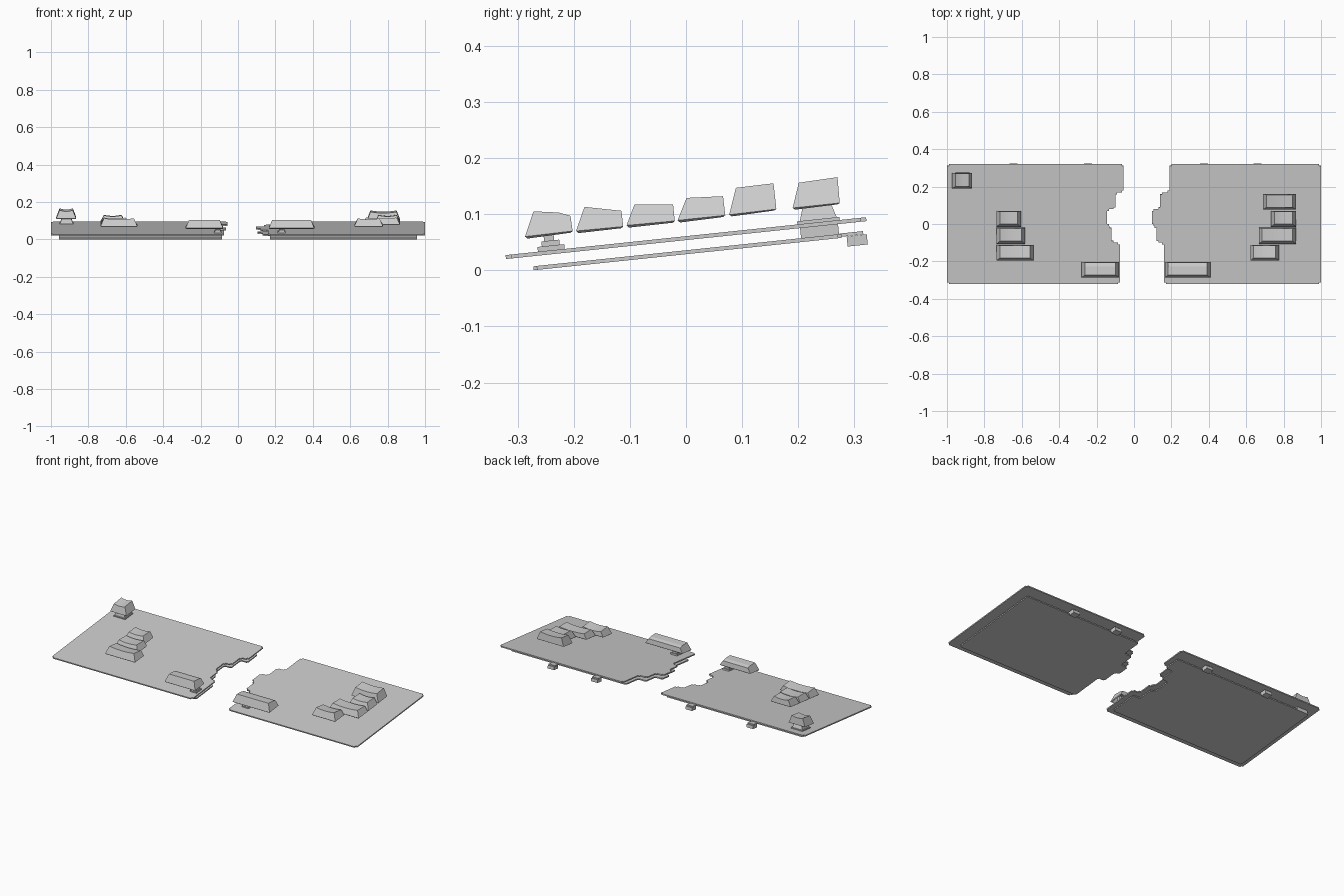
import bpy, bmesh
from math import radians
from mathutils import Matrix

if "Cube" in bpy.data.objects:
    bpy.data.objects.remove(bpy.data.objects["Cube"])

# Plates and switches are laid out flat, then tilted by 6 degrees
TILT = Matrix.Translation((0, 0, 0.0573)) @ Matrix.Rotation(radians(6), 4, 'X')


def finish(bm, name, matrix=None):
    bmesh.ops.recalc_face_normals(bm, faces=bm.faces)
    me = bpy.data.meshes.new(name)
    bm.to_mesh(me)
    bm.free()
    if matrix:
        me.transform(matrix)
    ob = bpy.data.objects.new(name, me)
    bpy.context.collection.objects.link(ob)
    return ob


def slab(name, pts, w0, w1, radius):
    bm = bmesh.new()
    vs = [bm.verts.new((x, y, w0)) for x, y in pts]
    bm.faces.new(vs)
    bmesh.ops.bevel(bm, geom=vs, offset=radius, segments=4, affect='VERTICES')
    ext = bmesh.ops.extrude_face_region(bm, geom=bm.faces[:])
    for v in ext['geom']:
        if isinstance(v, bmesh.types.BMVert):
            v.co.z = w1
    return finish(bm, name, TILT)


def block(name, x, y, w0, w1, sx, sy, taper=1.0):
    bm = bmesh.new()
    bmesh.ops.create_cube(bm, size=1)
    for v in bm.verts:
        k = taper if v.co.z > 0 else 1
        v.co = (x + v.co.x * sx * k, y + v.co.y * sy * k, w1 if v.co.z > 0 else w0)
    return finish(bm, name, TILT)


def outline(outer, steps, half, inset):
    # stepped inner edge, front to back
    s = 1 if outer > 0 else -1
    breaks = [-half, -0.10, -0.01, 0.08, 0.17, half]
    pts = [(outer, half), (outer, -half)]
    for i, x in enumerate(steps):
        lo, hi = breaks[i], breaks[i + 1]
        if i:
            lo += inset * (1 if abs(x) * 1 and (x - steps[i - 1]) * s < 0 else -1)
        if i < 4:
            hi += inset * (1 if (steps[i + 1] - x) * s < 0 else -1)
        pts += [(x + s * inset, lo), (x + s * inset, hi)]
    return pts


# Plates, circuit boards and rear connectors of both halves
halves = {
    'left': (-1, [-0.075, -0.12, -0.145, -0.10, -0.055], (-0.645, -0.245)),
    'right': (1, [0.16, 0.12, 0.095, 0.14, 0.19], (0.375, 0.66)),
}
for side, (s, steps, ports) in halves.items():
    slab(side + '_switch_plate', outline(s, steps, 0.323, 0), -0.0035, 0.0035, 0.01)
    slab(side + '_circuit_board', outline(s * 0.957, steps, 0.276, 0.01), -0.0285, -0.0215, 0.006)
    for x in ports:
        block(side + '_port_tab', x, 0.294, -0.0265, -0.0205, 0.04, 0.042)
        block(side + '_port_shell', x, 0.303, -0.045, -0.0268, 0.042, 0.036)

# Corner switch
sx, sy = -0.917, 0.238
block('switch_lower_housing', sx, sy, -0.0235, -0.003, 0.068, 0.068)
block('switch_flange', sx, sy, 0.0035, 0.009, 0.076, 0.076)
block('switch_upper_housing', sx, sy, 0.009, 0.033, 0.066, 0.066, 0.78)
block('switch_stem', sx, sy, 0.033, 0.058, 0.03, 0.024)

# Stabilisers under the wide thumb keys
for x in (-0.108, 0.233):
    block('stabiliser_base', x, -0.241, 0.0035, 0.012, 0.042, 0.048)
    block('stabiliser_housing', x, -0.241, 0.012, 0.021, 0.03, 0.032)
    block('stabiliser_stem', x, -0.243, 0.021, 0.05, 0.016, 0.018)

# Keycap side profiles: bottom front, bottom back, then top edge front to back
ROWS = {
    1: ((-0.287, 0.060), (-0.202, 0.070), [(-0.272, 0.105), (-0.227, 0.103), (-0.206, 0.097)]),
    2: ((-0.196, 0.070), (-0.112, 0.078), [(-0.181, 0.113), (-0.115, 0.106)]),
    3: ((-0.106, 0.080), (-0.020, 0.088), [(-0.092, 0.117), (-0.023, 0.117)]),
    4: ((-0.015, 0.089), (0.070, 0.098), [(0.001, 0.129), (0.066, 0.132)]),
    5: ((0.077, 0.099), (0.161, 0.109), [(0.089, 0.147), (0.156, 0.155)]),
    6: ((0.190, 0.111), (0.274, 0.120), [(0.201, 0.156), (0.270, 0.166)]),
}


def keycap(name, row, x0, x1, n=8):
    front, back, top = ROWS[row]
    dip = 0 if row == 1 else 0.006
    inset = 0.018
    bm = bmesh.new()
    grid = []
    for y, z in top:
        line = []
        for i in range(n + 1):
            t = i / n
            x = x0 + inset + (x1 - x0 - 2 * inset) * t
            line.append(bm.verts.new((x, y, z - dip * 4 * t * (1 - t))))
        grid.append(line)
    for a, b in zip(grid, grid[1:]):
        for i in range(n):
            bm.faces.new((a[i], a[i + 1], b[i + 1], b[i]))
    fl, fr = (bm.verts.new((x, *front)) for x in (x0, x1))
    bl, br = (bm.verts.new((x, *back)) for x in (x0, x1))
    bm.faces.new([fl, fr] + grid[0][::-1])
    bm.faces.new([br, bl] + grid[-1])
    bm.faces.new([fr, br] + [r[-1] for r in grid[::-1]])
    bm.faces.new([bl, fl] + [r[0] for r in grid])
    ob = finish(bm, name)
    # hollow underside
    mod = ob.modifiers.new('Wall', 'SOLIDIFY')
    mod.thickness = 0.007
    mod.offset = -1


KEYS = [
    ('corner_key', 6, -0.972, -0.865),
    ('left_key', 4, -0.735, -0.605), ('left_key', 3, -0.735, -0.583),
    ('left_key', 2, -0.735, -0.538), ('left_thumb_key', 1, -0.28, -0.08),
    ('right_key', 5, 0.69, 0.866), ('right_key', 4, 0.733, 0.866),
    ('right_key', 3, 0.667, 0.866), ('right_key', 2, 0.622, 0.775),
    ('right_thumb_key', 1, 0.165, 0.408),
]
for name, row, x0, x1 in KEYS:
    keycap(name, row, x0, x1)
